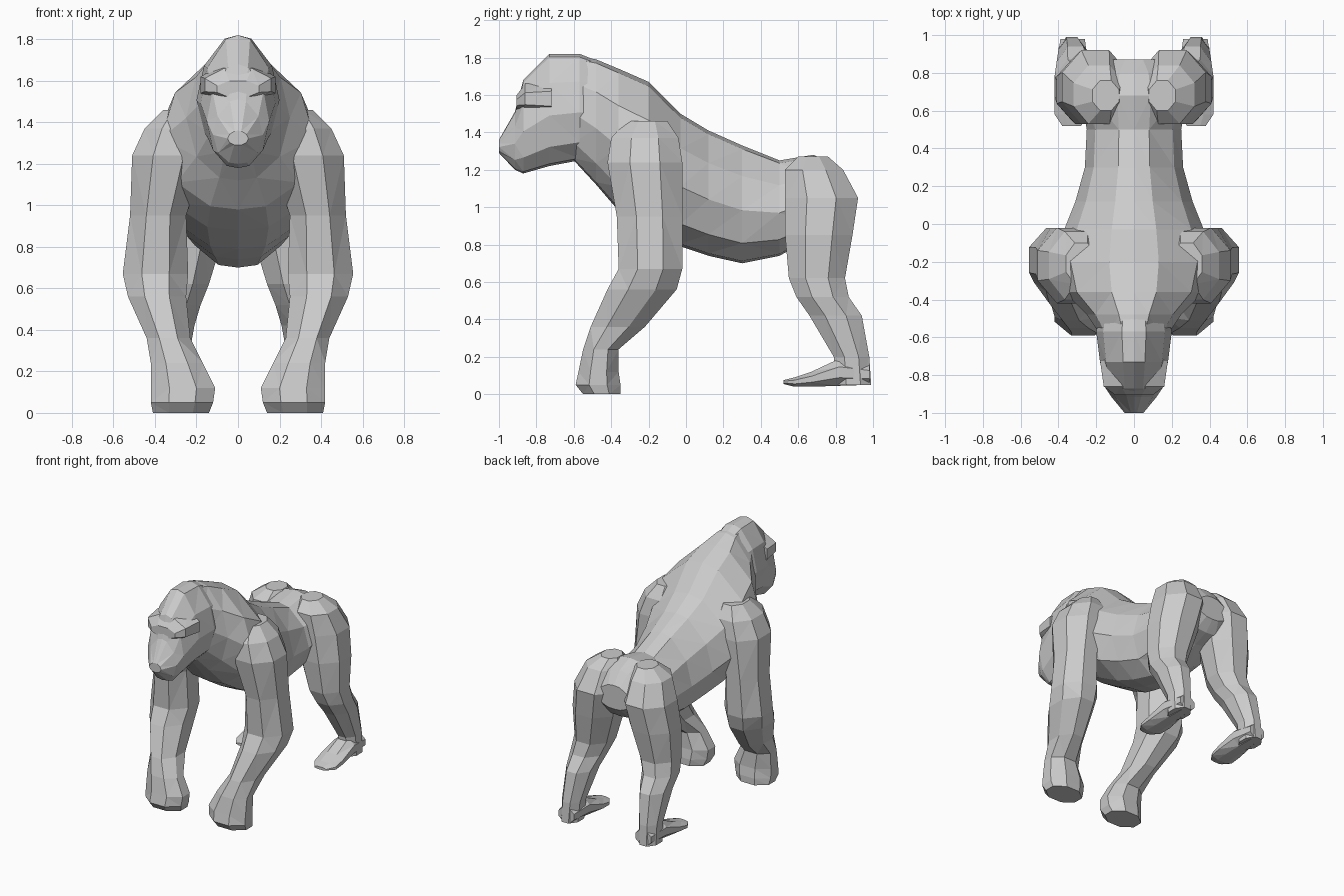
import bpy, bmesh

# Cross-section outlines in a unit box: u across (-1..1), v along the other axis (0..1)
LIMB = [(1, .3), (.42, 0), (-.42, 0), (-1, .3), (-1, .7), (-.42, 1), (.42, 1), (1, .7)]
BODY_HALF = [(.32, .97), (.82, .74), (1, .45), (.8, .17), (.36, .02)]
BODY = [(0, 1)] + BODY_HALF + [(0, 0)] + [(-u, v) for u, v in reversed(BODY_HALF)]


def loft(name, rings, outline, axis, mirror=False):
    """Skin rings of (position, x0, x1, low, high) stacked along axis y or z."""
    bm = bmesh.new()
    loops = []
    for pos, x0, x1, lo, hi in rings:
        loop = []
        for u, v in outline:
            x = (x0 + x1) / 2 + u * (x1 - x0) / 2
            w = lo + v * (hi - lo)
            loop.append(bm.verts.new((x, w, pos) if axis == 'z' else (x, pos, w)))
        loops.append(loop)
    n = len(outline)
    for a, b in zip(loops, loops[1:]):
        for i in range(n):
            j = (i + 1) % n
            bm.faces.new((a[i], a[j], b[j], b[i]))
    bm.faces.new(loops[0])
    bm.faces.new(loops[-1])
    bmesh.ops.triangulate(bm, faces=bm.faces[:])
    bmesh.ops.recalc_face_normals(bm, faces=bm.faces[:])
    me = bpy.data.meshes.new(name)
    bm.to_mesh(me)
    bm.free()
    ob = bpy.data.objects.new(name, me)
    bpy.context.collection.objects.link(ob)
    if mirror:
        m = ob.modifiers.new("mirror", 'MIRROR')
        m.use_mirror_merge = False
    return ob


def centred(rows):
    return [(y, -w, w, lo, hi) for y, w, lo, hi in rows]


# Torso from rump to neck
loft("torso", centred([
    (.87, .15, .96, 1.14), (.80, .24, .88, 1.23), (.68, .28, .84, 1.28),
    (.50, .25, .74, 1.25), (.30, .26, .70, 1.33), (.12, .31, .74, 1.41),
    (-.03, .37, .79, 1.50), (-.20, .41, .88, 1.67), (-.36, .37, .98, 1.74),
    (-.48, .25, 1.12, 1.79), (-.60, .17, 1.25, 1.81)]), BODY, 'y')

# Head with sloping face and jutting muzzle
loft("head", centred([
    (-.42, .17, 1.30, 1.76), (-.57, .20, 1.25, 1.82), (-.73, .18, 1.22, 1.82),
    (-.87, .15, 1.18, 1.68), (-.915, .12, 1.20, 1.51),
    (-1.0, .05, 1.29, 1.36)]), BODY, 'y')

# Brow ridge
loft("brow", centred([
    (-.72, .18, 1.48, 1.68), (-.86, .16, 1.50, 1.66), (-.905, .10, 1.52, 1.60)]), LIMB, 'y')

# Front arm: shoulder, elbow, forearm, knuckles
loft("front_arm", [
    (1.46, .20, .36, -.32, -.10), (1.37, .16, .45, -.40, -.04),
    (1.24, .16, .51, -.42, -.02), (.95, .25, .52, -.37, -.02),
    (.67, .24, .555, -.36, -.02), (.56, .25, .53, -.42, -.05),
    (.36, .23, .44, -.51, -.22), (.24, .17, .42, -.55, -.36),
    (.12, .11, .42, -.575, -.36), (.05, .12, .42, -.59, -.35),
    (0, .14, .41, -.55, -.35)], LIMB, 'z', True)

# Hind leg: hip, thigh, knee, shin
loft("hind_leg", [
    (1.27, .08, .22, .60, .76), (1.20, .05, .32, .53, .84),
    (1.05, .03, .38, .53, .92), (.85, .07, .41, .53, .89),
    (.62, .14, .41, .55, .85), (.52, .18, .42, .59, .87),
    (.42, .21, .41, .66, .94), (.20, .25, .40, .79, .98),
    (.05, .26, .40, .80, .99)], LIMB, 'z', True)

# Hind foot
loft("hind_foot", [
    (.98, .26, .39, .05, .16), (.82, .24, .41, .045, .19),
    (.67, .23, .42, .04, .12), (.58, .24, .42, .04, .09),
    (.52, .28, .38, .055, .075)], LIMB, 'y', True)
